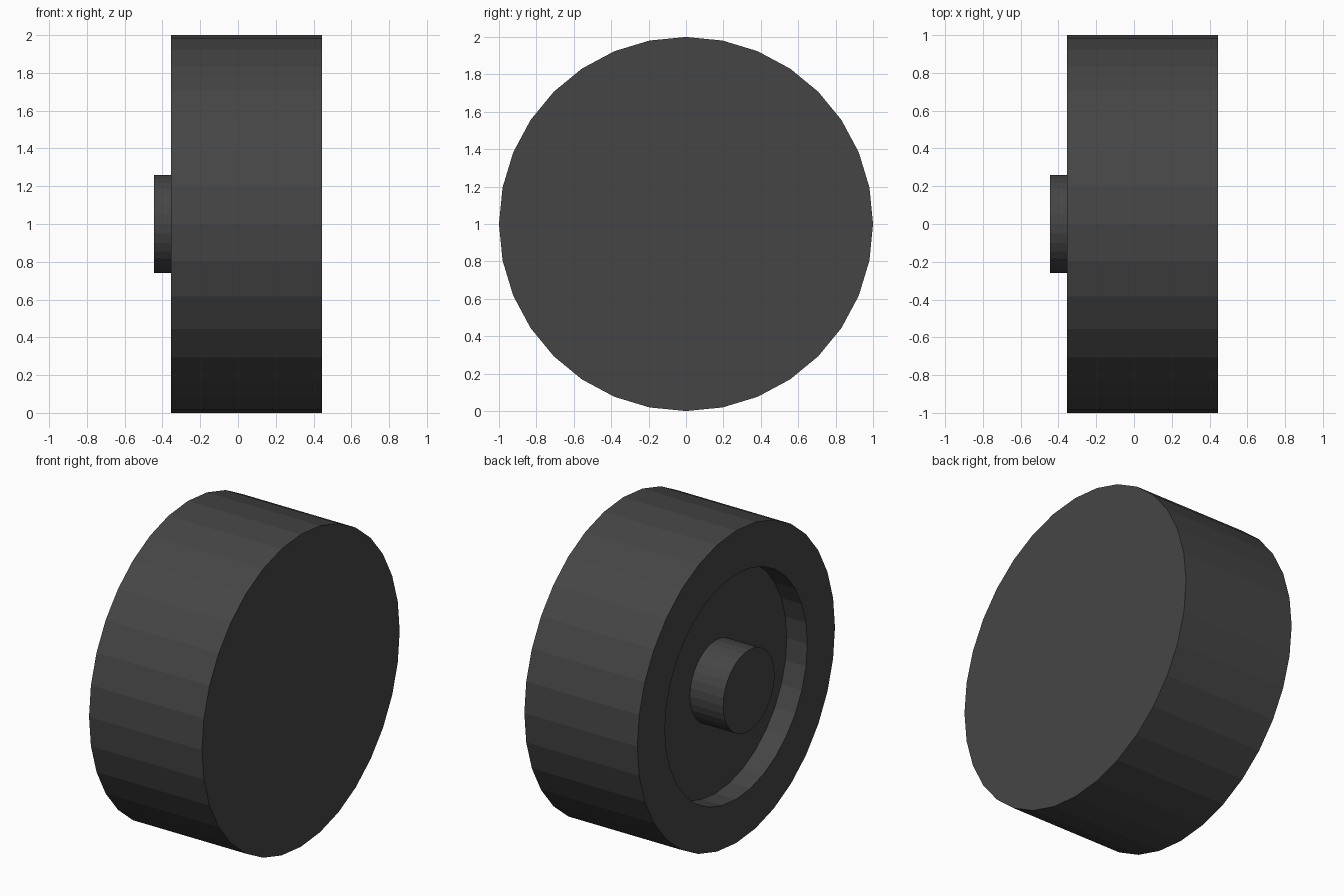
import bpy, bmesh
from math import cos, sin, pi

if "Cube" in bpy.data.objects:
    bpy.data.objects.remove(bpy.data.objects["Cube"])

SIDES = 32

rubber = bpy.data.materials.new("dark_grey")
rubber.diffuse_color = (0.06, 0.06, 0.06, 1)
rubber.use_nodes = True
rubber.node_tree.nodes["Principled BSDF"].inputs["Base Color"].default_value = rubber.diffuse_color


def lathe(name, profile):
    """Turn (x, radius) points about the x axis at z = 1, capping both ends."""
    bm = bmesh.new()
    rings = [[bm.verts.new((x, r * sin(2 * pi * i / SIDES), 1 + r * cos(2 * pi * i / SIDES)))
              for i in range(SIDES)] for x, r in profile]
    for a, b in zip(rings, rings[1:]):
        for i in range(SIDES):
            j = (i + 1) % SIDES
            bm.faces.new((a[i], a[j], b[j], b[i]))
    bm.faces.new(rings[0])
    bm.faces.new(rings[-1])
    bmesh.ops.recalc_face_normals(bm, faces=bm.faces)
    mesh = bpy.data.meshes.new(name)
    bm.to_mesh(mesh)
    bm.free()
    mesh.materials.append(rubber)
    obj = bpy.data.objects.new(name, mesh)
    bpy.context.collection.objects.link(obj)
    return obj


# Wheel with a closed outer face, a recessed inner face and an axle stub
lathe("wheel", [(0.445, 1.0), (-0.355, 1.0), (-0.355, 0.72), (-0.21, 0.72),
                (-0.21, 0.26), (-0.445, 0.26)])
